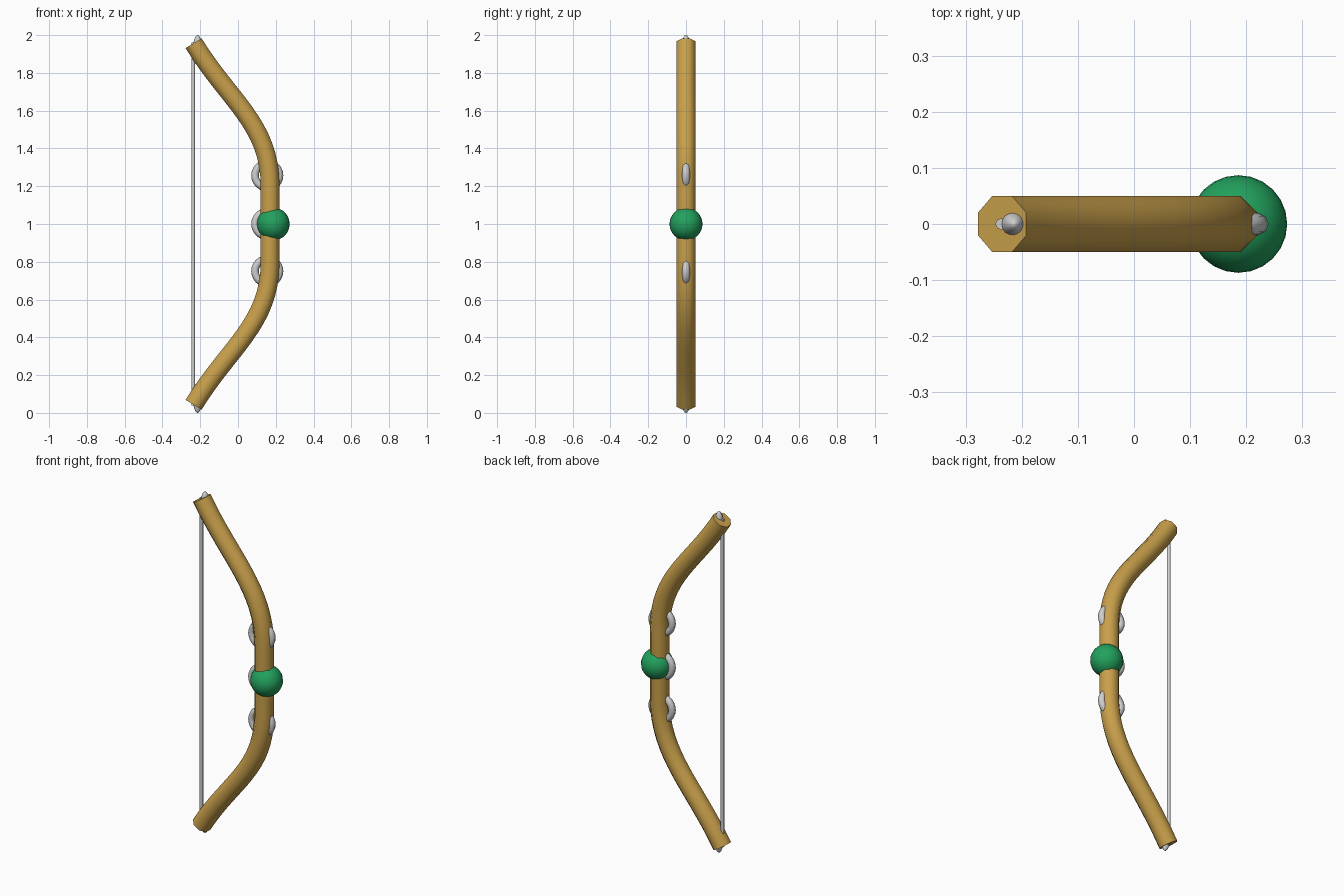
import bpy, bmesh, math
from mathutils import Vector

if "Cube" in bpy.data.objects:
    bpy.data.objects.remove(bpy.data.objects["Cube"])


def material(name, rgb):
    m = bpy.data.materials.new(name)
    m.diffuse_color = (*rgb, 1)
    m.use_nodes = True
    m.node_tree.nodes["Principled BSDF"].inputs["Base Color"].default_value = m.diffuse_color
    return m


WOOD = material("golden wood", (0.58, 0.35, 0.07))
SILVER = material("silver", (0.62, 0.62, 0.62))
GREEN = material("green gem", (0.016, 0.36, 0.11))


def finish(ob, name, mat, angle=60):
    ob.name = name
    ob.data.materials.clear()
    ob.data.materials.append(mat)
    bpy.ops.object.select_all(action='DESELECT')
    ob.select_set(True)
    bpy.context.view_layer.objects.active = ob
    bpy.ops.object.shade_smooth_by_angle(angle=math.radians(angle))
    return ob


# Centre line: one Bezier limb, mirrored about z = 1
TIP = Vector((-0.235, 0, 1.957))
CTRL = [Vector((0.17, 0, 1.2)), Vector((0.17, 0, 1.53)),
        TIP + 0.36 * Vector((0.52, 0, -0.854)), TIP]


def bezier(t):
    a, b, c, d = CTRL
    s = 1 - t
    return a * s**3 + b * 3 * s * s * t + c * 3 * s * t * t + d * t**3


N = 16
upper = [bezier(i / N) for i in range(N + 1)]
lower = [Vector((p.x, 0, 2 - p.z)) for p in reversed(upper)]
path = lower + upper

# Bow stave: eight-sided tube swept along the centre line
SIDES, RAD = 8, 0.054
bm = bmesh.new()
rings = []
for i, p in enumerate(path):
    tan = (path[min(i + 1, len(path) - 1)] - path[max(i - 1, 0)]).normalized()
    if i in (0, len(path) - 1):
        tan = Vector((0.52 if i == 0 else -0.52, 0, 0.854))
        if i == 0:
            tan.x = 0.52
    side = Vector((tan.z, 0, -tan.x))
    ring = []
    for k in range(SIDES):
        a = 2 * math.pi * (k + 0.5) / SIDES
        ring.append(bm.verts.new(p + side * (RAD * math.cos(a))
                                 + Vector((0, RAD * math.sin(a), 0))))
    rings.append(ring)
for r0, r1 in zip(rings, rings[1:]):
    for k in range(SIDES):
        j = (k + 1) % SIDES
        bm.faces.new((r0[k], r0[j], r1[j], r1[k]))
bm.faces.new(rings[0])
bm.faces.new(rings[-1])
bmesh.ops.recalc_face_normals(bm, faces=bm.faces)
mesh = bpy.data.meshes.new("bow_stave")
bm.to_mesh(mesh)
bm.free()
stave = bpy.data.objects.new("bow_stave", mesh)
bpy.context.collection.objects.link(stave)
finish(stave, "bow_stave", WOOD)

# Bowstring
bpy.ops.mesh.primitive_cylinder_add(vertices=8, radius=0.01, depth=1.92,
                                    location=(-0.237, 0, 1))
finish(bpy.context.object, "bowstring", SILVER)

# Pointed oval tips at both ends
for name, z in (("upper_tip", 1.92), ("lower_tip", 0.08)):
    bpy.ops.mesh.primitive_uv_sphere_add(segments=16, ring_count=12, radius=1,
                                         location=(-0.214, 0, z))
    ob = bpy.context.object
    ob.scale = (0.025, 0.025, 0.08)
    finish(ob, name, SILVER)

# Flat rings set through the grip
for name, z in (("lower_ring", 0.75), ("middle_ring", 1.0), ("upper_ring", 1.257)):
    bpy.ops.mesh.primitive_torus_add(major_radius=0.065, minor_radius=0.02,
                                     major_segments=24, minor_segments=8,
                                     location=(0.155, 0, z),
                                     rotation=(math.pi / 2, 0, 0))
    finish(bpy.context.object, name, SILVER)

# Green gem at the middle of the grip
bpy.ops.mesh.primitive_uv_sphere_add(segments=24, ring_count=16, radius=0.087,
                                     location=(0.186, 0, 1))
finish(bpy.context.object, "grip_gem", GREEN)
